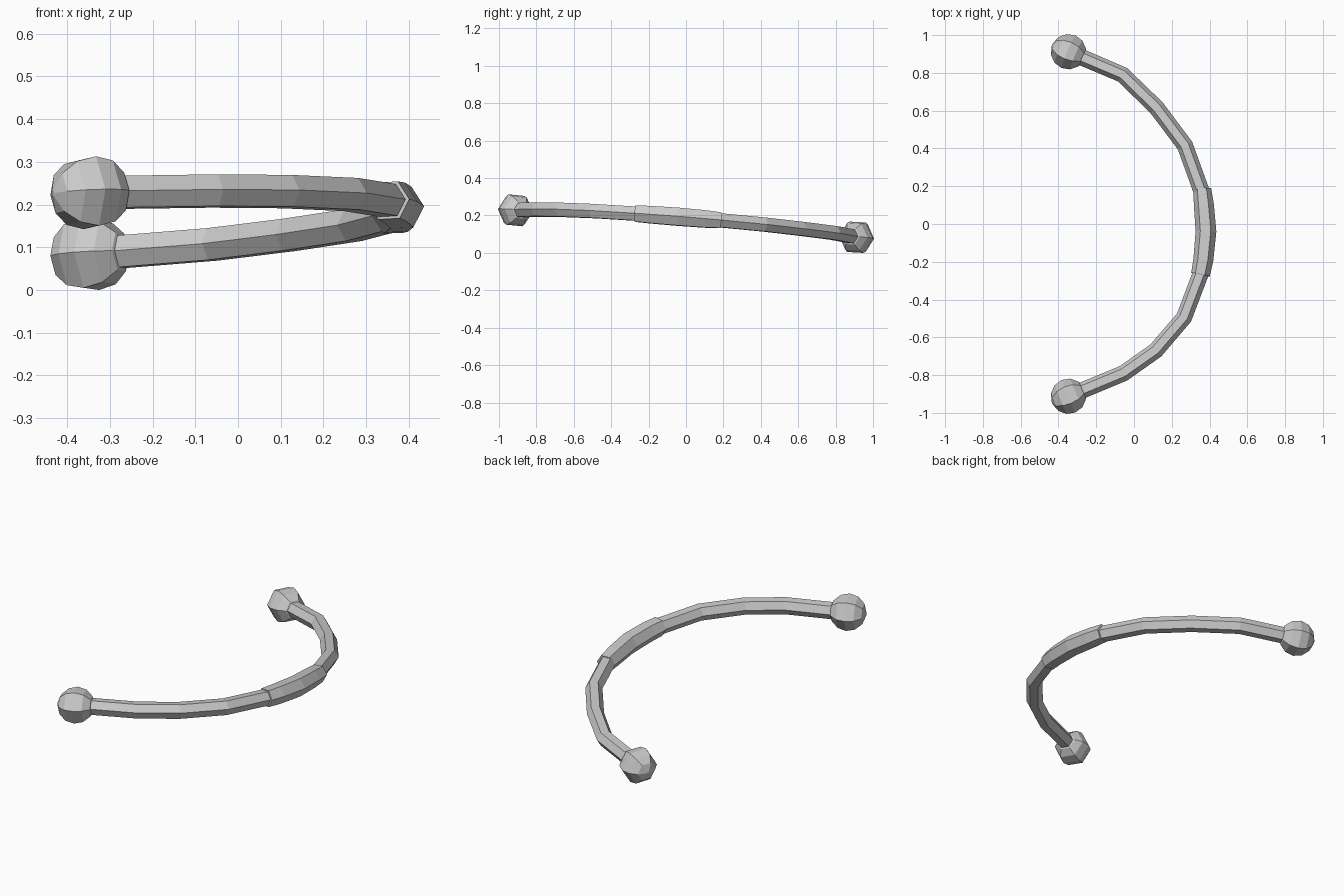
import bpy, bmesh, math
from mathutils import Vector

if "Cube" in bpy.data.objects:
    bpy.data.objects.remove(bpy.data.objects["Cube"])

SIDES = 6
A, BX, CY = 0.172, 0.047, -0.079            # tilted plane the whole bow lies in
NORMAL = Vector((-BX, -CY, 1)).normalized()


def on_plane(x, y):
    return Vector((x, y, A + BX * x + CY * y))


def tube(name, points, radii, axis=None):
    """Six-sided tube through the points, one radius per ring."""
    bm = bmesh.new()
    rings = []
    last = len(points) - 1
    for i, (p, r) in enumerate(zip(points, radii)):
        if axis:
            t = axis
        else:
            t = (points[min(i + 1, last)] - points[max(i - 1, 0)]).normalized()
        out = NORMAL.cross(t).normalized()
        up = t.cross(out)
        rings.append([bm.verts.new(p + r * (math.cos(a) * out + math.sin(a) * up))
                      for a in (math.tau * k / SIDES for k in range(SIDES))])
    for a, b in zip(rings, rings[1:]):
        for k in range(SIDES):
            j = (k + 1) % SIDES
            bm.faces.new((a[k], a[j], b[j], b[k]))
    bm.faces.new(rings[0])
    bm.faces.new(rings[-1])
    bmesh.ops.remove_doubles(bm, verts=bm.verts, dist=1e-5)
    bmesh.ops.recalc_face_normals(bm, faces=bm.faces)
    me = bpy.data.meshes.new(name)
    bm.to_mesh(me)
    bm.free()
    ob = bpy.data.objects.new(name, me)
    bpy.context.collection.objects.link(ob)
    return ob


# Curved bar
path = [(-0.30, 0.892), (-0.06, 0.79), (0.12, 0.615), (0.27, 0.415), (0.355, 0.18),
        (0.38, -0.04), (0.35, -0.27), (0.265, -0.495), (0.115, -0.67),
        (-0.055, -0.79), (-0.30, -0.892)]
bar = [on_plane(*p) for p in path]
tube("curved_bar", bar, [0.043] * len(bar))

# Thicker grip in the middle
grip = [(0.361, 0.185), (0.370, 0.10), (0.381, -0.04), (0.367, -0.19), (0.352, -0.268)]
tube("grip", [on_plane(*p) for p in grip], [0.048, 0.053, 0.055, 0.053, 0.050])

# Faceted ball at each end, its axis along the bar
R, STEPS = 0.094, 6
for name, side in (("back_ball", 1), ("front_ball", -1)):
    centre = on_plane(-0.347, 0.912 * side)
    d = Vector((0.92, -0.39 * side, 0)) * side
    d.z = BX * d.x + CY * d.y
    d.normalize()
    angles = [0.08 + (math.pi - 0.16) * i / STEPS for i in range(STEPS + 1)]
    tube(name, [centre - d * R * math.cos(a) for a in angles],
         [R * math.sin(a) for a in angles], axis=d)

# Rest the model on the ground
obs = list(bpy.context.collection.objects)
low = min(v.co.z for o in obs for v in o.data.vertices)
for o in obs:
    for v in o.data.vertices:
        v.co.z -= low
